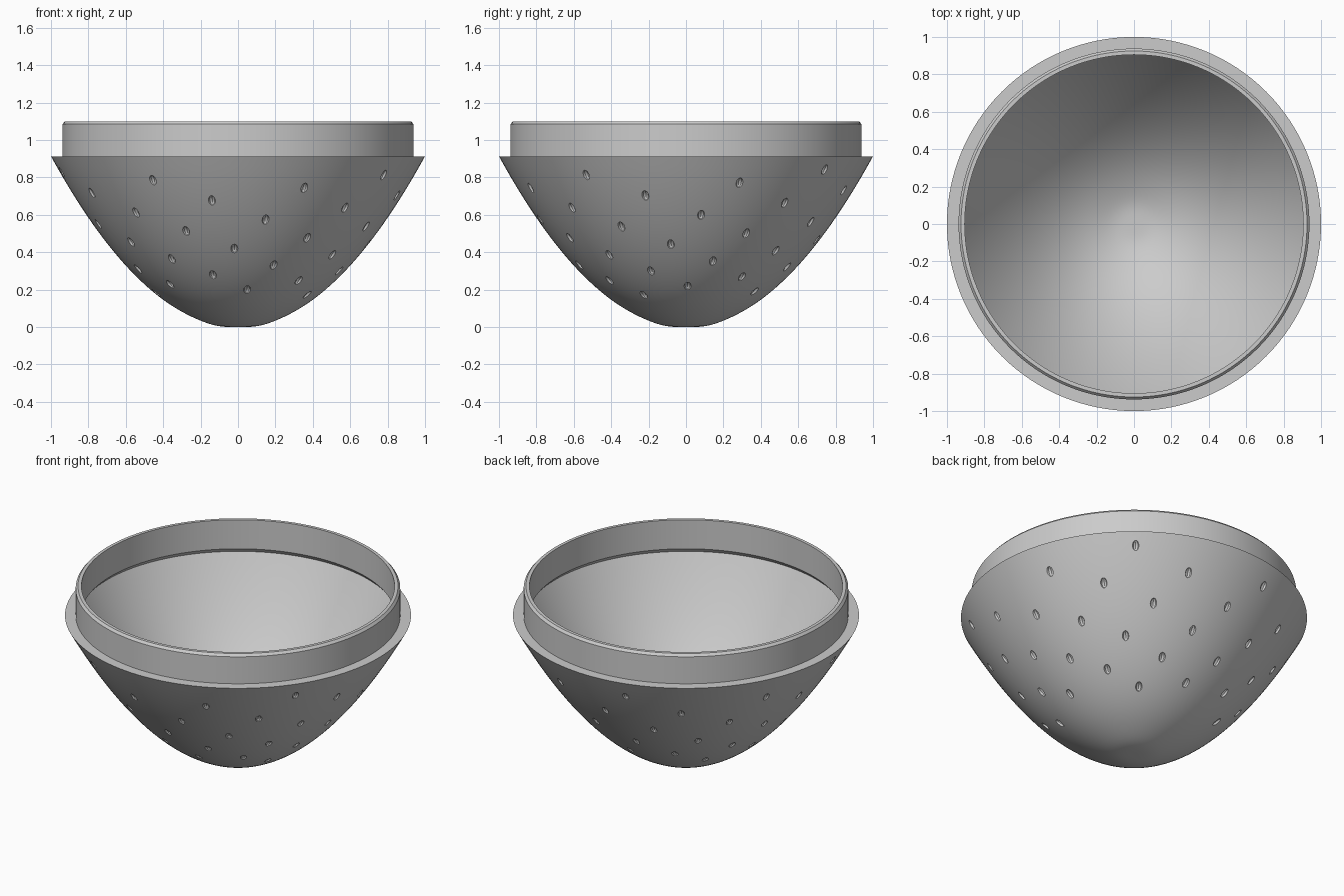
import bpy, bmesh, math
from mathutils import Matrix, Vector

cube = bpy.data.objects.get("Cube")
if cube:
    bpy.data.objects.remove(cube, do_unlink=True)

RIM_Z, WALL, SEGMENTS, ROWS = 0.913, 0.05, 128, 36


def bowl_z(r):
    # Paraboloid with a slightly flattened tip
    return RIM_Z * r * r * (1 - math.exp(-(r / 0.12) ** 2))


def bowl_normal(r):
    # Outward direction as (radial, vertical)
    slope = (bowl_z(r + 0.001) - bowl_z(r - 0.001)) / 0.002
    return Vector((slope, -1)).normalized()


def make_object(name, bm):
    mesh = bpy.data.meshes.new(name)
    bm.to_mesh(mesh)
    bm.free()
    obj = bpy.data.objects.new(name, mesh)
    bpy.context.collection.objects.link(obj)
    return obj


# Single flat colour
grey = bpy.data.materials.new("light_grey")
grey.use_nodes = True
grey.diffuse_color = (0.6, 0.6, 0.6, 1)
grey.node_tree.nodes["Principled BSDF"].inputs["Base Color"].default_value = (0.6, 0.6, 0.6, 1)

# Bowl cross-section: outer wall, flange, collar, overhang chamfer, inner wall
radii = [i / ROWS for i in range(ROWS + 1)]
outer = [(r, bowl_z(r)) for r in radii]
collar = [(0.938, RIM_Z), (0.938, 1.085), (0.925, 1.1), (0.905, 1.1), (0.905, 0.915)]
inner = []
for r in reversed(radii):
    n = bowl_normal(r)
    point = (max(r - n.x * WALL, 0), bowl_z(r) - n.y * WALL)
    if r == 0:
        point = (0, WALL)
    if point[0] < 0.93:
        inner.append(point)

# Revolve the section into the bowl
bm = bmesh.new()
verts = [bm.verts.new((r, 0, z)) for r, z in outer + collar + inner]
edges = [bm.edges.new(pair) for pair in zip(verts, verts[1:])]
bmesh.ops.spin(bm, geom=verts + edges, cent=(0, 0, 0), axis=(0, 0, 1),
               angle=math.tau, steps=SEGMENTS, use_duplicate=False)
bmesh.ops.remove_doubles(bm, verts=bm.verts, dist=0.0002)
bmesh.ops.recalc_face_normals(bm, faces=bm.faces)
bowl = make_object("bowl_with_collar", bm)
bowl.data.materials.append(grey)

# Seed-shaped pits on a golden-angle spiral
bm = bmesh.new()
golden = math.pi * (3 - math.sqrt(5))
for i in range(-3, 55):
    z = 0.2 + 0.00955 * i + 0.000043 * i * i
    r = math.sqrt(z / RIM_Z)
    angle = math.radians(-84) - golden * i
    n = bowl_normal(r)
    out = Vector((n.x * math.cos(angle), n.x * math.sin(angle), n.y))
    side = Vector((-math.sin(angle), math.cos(angle), 0))
    up = out.cross(side)
    turn = Matrix((side, out, up)).transposed().to_4x4()
    place = Matrix.Translation((r * math.cos(angle), r * math.sin(angle), z))
    bmesh.ops.create_uvsphere(bm, u_segments=8, v_segments=8, radius=1,
                              matrix=place @ turn @ Matrix.Diagonal((0.019, 0.016, 0.03, 1)))
bmesh.ops.recalc_face_normals(bm, faces=bm.faces)
cutter = make_object("seed_pit_cutter", bm)
cutter.data.materials.append(grey)
cutter.hide_render = True

# Cut the pits, then remove the cutter
cut = bowl.modifiers.new("seed_pits", "BOOLEAN")
cut.operation = "DIFFERENCE"
cut.solver = "EXACT"
cut.object = cutter
bpy.ops.object.select_all(action="DESELECT")
bpy.context.view_layer.objects.active = bowl
bowl.select_set(True)
bpy.ops.object.modifier_apply(modifier=cut.name)
bpy.data.objects.remove(cutter, do_unlink=True)
bpy.ops.object.shade_smooth_by_angle(angle=math.radians(25))
